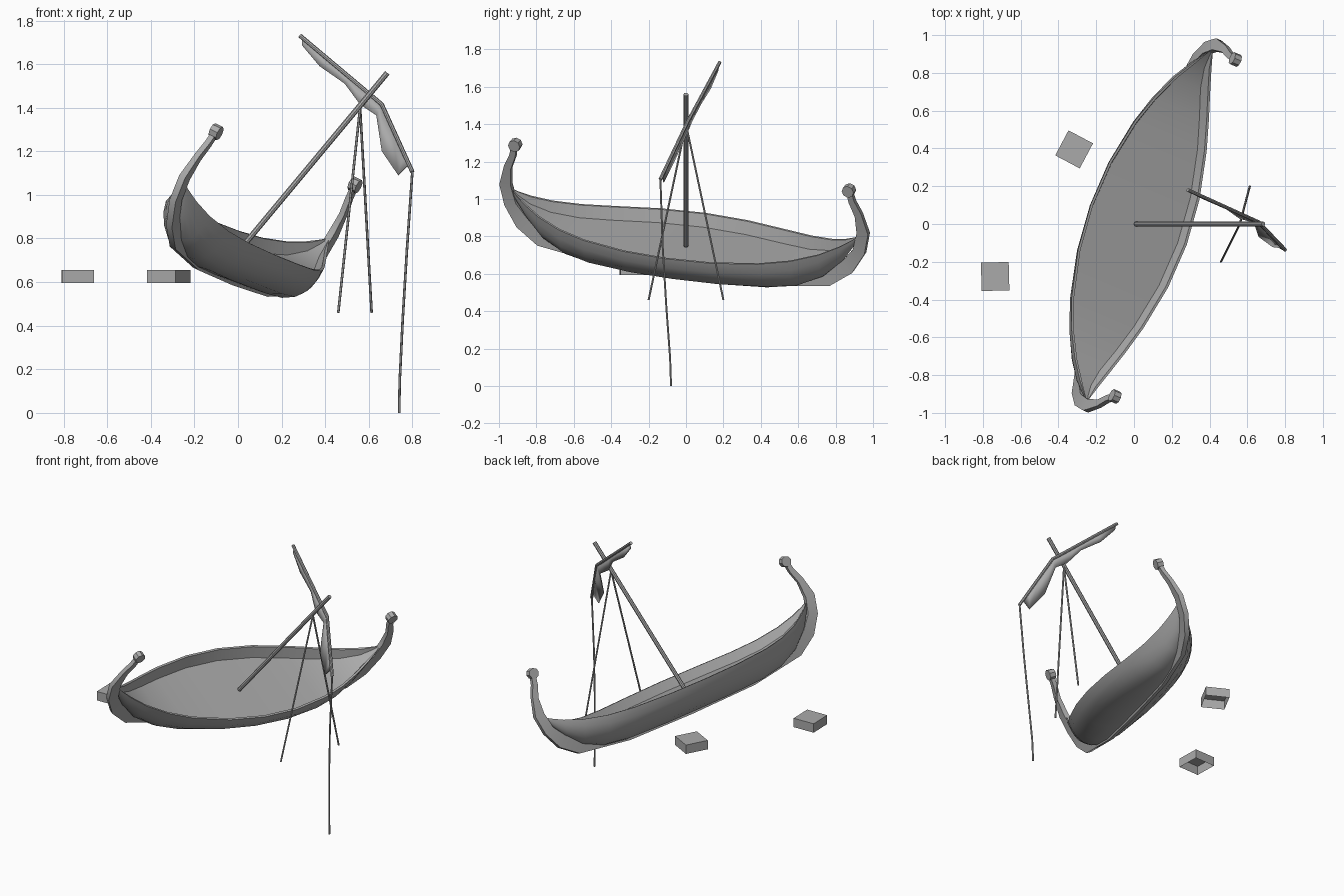
import bpy, bmesh, math
from mathutils import Vector, Matrix

if "Cube" in bpy.data.objects:
    bpy.data.objects.remove(bpy.data.objects["Cube"])

grey = bpy.data.materials.new("weathered_grey")
grey.diffuse_color = (0.4, 0.4, 0.4, 1)
grey.use_nodes = True
grey.node_tree.nodes["Principled BSDF"].inputs["Base Color"].default_value = grey.diffuse_color

# Tilted frame of the ship: across, along, up
ALONG = Vector((0.334, 0.935, -0.128)).normalized()
ACROSS = Vector((0.84, -0.356, -0.407))
ACROSS = (ACROSS - ALONG * ACROSS.dot(ALONG)).normalized()
UP = ACROSS.cross(ALONG)
ORIGIN = Vector((0.09, 0.005, 0.93)) - ALONG * 0.012


def ship(a, d, u):
    return ORIGIN + ACROSS * (a + max(0, -u - 0.15) * 0.17) + ALONG * d + UP * u


def finish(name, bm, smooth=True):
    bmesh.ops.recalc_face_normals(bm, faces=bm.faces)
    me = bpy.data.meshes.new(name)
    bm.to_mesh(me)
    bm.free()
    ob = bpy.data.objects.new(name, me)
    me.materials.append(grey)
    bpy.context.collection.objects.link(ob)
    if smooth:
        bpy.ops.object.select_all(action='DESELECT')
        ob.select_set(True)
        bpy.context.view_layer.objects.active = ob
        bpy.ops.object.shade_smooth_by_angle(angle=math.radians(35))
    return ob


def loft(name, rings, smooth=True):
    """Skin closed rings of points and cap the ends."""
    bm = bmesh.new()
    vs = [[bm.verts.new(p) for p in r] for r in rings]
    n = len(vs[0])
    for r0, r1 in zip(vs, vs[1:]):
        for i in range(n):
            j = (i + 1) % n
            bm.faces.new((r0[i], r0[j], r1[j], r1[i]))
    bm.faces.new(vs[0])
    bm.faces.new(vs[-1][::-1])
    return finish(name, bm, smooth)


def tube(name, pts, r, sides=8):
    pts = [Vector(p) for p in pts]
    rings = []
    for i, p in enumerate(pts):
        t = (pts[min(i + 1, len(pts) - 1)] - pts[max(i - 1, 0)]).normalized()
        x = t.cross(Vector((0, 1, 0.05))).normalized()
        y = t.cross(x)
        rings.append([p + (x * math.cos(k * math.tau / sides) + y * math.sin(k * math.tau / sides)) * r
                      for k in range(sides)])
    return loft(name, rings)


# Hull with a rim and sunken deck
rings = []
half = [0, 0.25, 0.5, 0.66, 0.8, 0.9, 0.96, 0.995]
for s in [-h for h in half[:0:-1]] + half:
    q = abs(s)
    w = 0.302 * (1 - q ** 2.0)
    g = -0.142 * (1 - q ** 5)
    k = -0.345 * (1 - q ** 6)
    deck = g - 0.065 * (1 - q ** 8)
    rim, inset = min(0.014, 0.25 * w), min(0.034, 0.45 * w)
    ring = []
    for i in range(11):
        t = math.pi * i / 10
        c = math.cos(t)
        a = w * math.copysign(abs(c) ** 0.95, c) if i != 5 else 0
        ring.append(ship(a, s, g + (k - g) * math.sin(t) ** 1.1 if 0 < i < 10 else g))
    ring += [ship(-w + rim, s, g), ship(-w + inset, s, deck),
             ship(w - inset, s, deck), ship(w - rim, s, g)]
    rings.append(ring)
loft("hull", rings)

# Keel and curved stems: outer and inner profile of one half, mirrored
outer = [(0, -.36), (.47, -.352), (.837, -.30), (.96, -.215), (1.03, -.10),
         (1.055, .02), (1.022, .14), (.988, .21), (.975, .26)]
inner = [(0, -.31), (.47, -.30), (.78, -.24), (.90, -.16), (.965, -.08),
         (.99, .02), (.985, .12), (.955, .20), (.945, .255)]
rings = []
for sign, idx in ((-1, range(8, 0, -1)), (1, range(9))):
    for i in idx:
        (do, uo), (di, ui) = outer[i], inner[i]
        h = 0.016 if i < 6 else 0.013
        off = 0.02 * max(0, uo) / 0.26
        rings.append([ship(off - h, sign * do, uo), ship(off + h, sign * do, uo),
                      ship(off + h, sign * di, ui), ship(off - h, sign * di, ui)])
loft("keel_and_stems", rings)

# Round scroll on top of each stem
for sign, name in ((-1, "front_scroll"), (1, "back_scroll")):
    rings = []
    for a in (0.0, 0.04):
        rings.append([ship(a, sign * (.955 + .034 * math.cos(k * math.tau / 8)),
                           .27 + .034 * math.sin(k * math.tau / 8)) for k in range(8)])
    loft(name, rings, False)

# Mast, broken yard and ropes
tube("mast", [(0.01, 0, 0.75), (0.685, 0, 1.56)], 0.013)
yard = [(0.285, 0.18, 1.73), (0.66, 0.01, 1.415), (0.80, -0.137, 1.105)]
tube("yard", yard, 0.01)
tube("front_rope", [(0.56, 0, 1.40), (0.46, -0.20, 0.46)], 0.006, 6)
tube("back_rope", [(0.56, 0, 1.40), (0.613, 0.20, 0.46)], 0.006, 6)
tube("hanging_rope", [(0.80, -0.137, 1.11), (0.775, -0.125, 0.75), (0.755, -0.105, 0.42),
                      (0.742, -0.085, 0.15), (0.739, -0.08, 0)], 0.006, 6)

# Ragged sail hanging from the yard
top = [(.295, .175, 1.715), (.40, .128, 1.63), (.52, .073, 1.53), (.62, .028, 1.45),
       (.66, .01, 1.41), (.71, -.04, 1.30), (.76, -.095, 1.19), (.795, -.13, 1.115)]
low = [(.295, .17, 1.685), (.375, .13, 1.59), (.49, .08, 1.51), (.56, .03, 1.415),
       (.635, .01, 1.365), (.66, -.065, 1.20), (.735, -.12, 1.09), (.775, -.125, 1.13)]
bm = bmesh.new()
tv = [bm.verts.new(p) for p in top]
lv = [bm.verts.new(p) for p in low]
for i in range(7):
    bm.faces.new((tv[i], tv[i + 1], lv[i + 1], lv[i]))
sail = finish("sail", bm)
mod = sail.modifiers.new("thickness", 'SOLIDIFY')
mod.thickness = 0.006
mod.offset = 0

# Two open-bottomed crates
for name, loc, rot in (("front_crate", (-.735, -.278, .625), 1.5), ("back_crate", (-.317, .395, .625), -28)):
    bm = bmesh.new()
    m = Matrix.Translation(loc) @ Matrix.Rotation(math.radians(rot), 4, 'Z') @ Matrix.Diagonal((.147, .15, .06, 1))
    bmesh.ops.create_cube(bm, size=1, matrix=m)
    low_face = min(bm.faces, key=lambda f: f.calc_center_median().z)
    bmesh.ops.delete(bm, geom=[low_face], context='FACES_ONLY')
    finish(name, bm, False)
